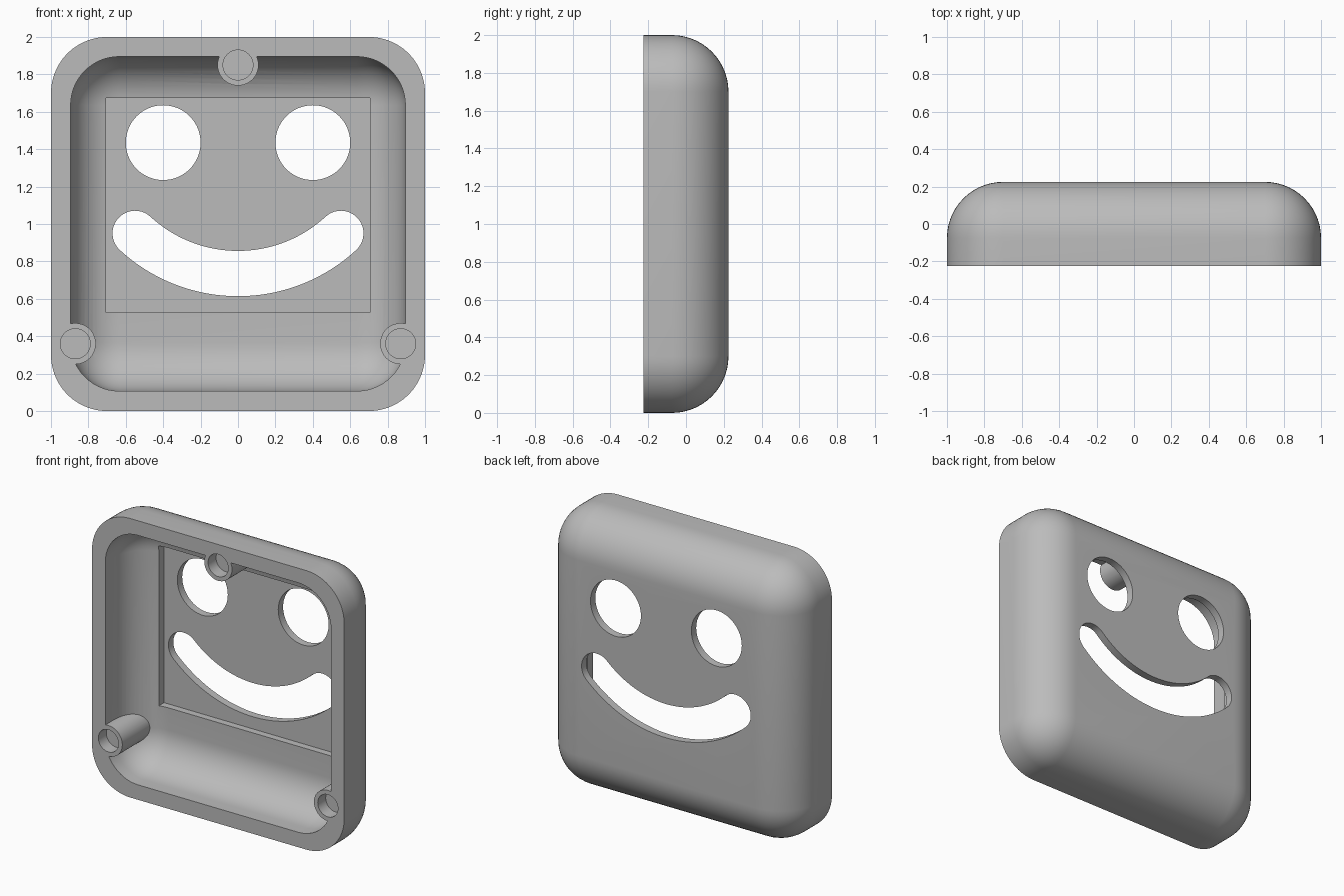
import bpy, bmesh, math
from mathutils import Vector

# Remove the default cube only
cube = bpy.data.objects.get("Cube")
if cube:
    bpy.data.objects.remove(cube, do_unlink=True)

FRONT, BACK = -0.225, 0.225
FLOOR = 0.12


def to_object(name, bm):
    bmesh.ops.recalc_face_normals(bm, faces=bm.faces)
    mesh = bpy.data.meshes.new(name)
    bm.to_mesh(mesh)
    bm.free()
    obj = bpy.data.objects.new(name, mesh)
    bpy.context.collection.objects.link(obj)
    return obj


def rounded_tray(name, half, z0, z1, y0, y1, radius):
    """Box with every edge rounded except those of its front face."""
    bm = bmesh.new()
    bmesh.ops.create_cube(bm, size=1)
    for v in bm.verts:
        v.co = Vector((v.co.x * 2 * half,
                       y0 if v.co.y < 0 else y1,
                       z0 if v.co.z < 0 else z1))
    edges = [e for e in bm.edges if any(v.co.y > y0 + 0.01 for v in e.verts)]
    bmesh.ops.bevel(bm, geom=edges, offset=radius, offset_type='OFFSET',
                    segments=14, profile=0.5, affect='EDGES')
    return to_object(name, bm)


def prism(name, outline, y0, y1):
    """Outline in x and z, extruded along y."""
    bm = bmesh.new()
    face = bm.faces.new([bm.verts.new((x, y0, z)) for x, z in outline])
    new = bmesh.ops.extrude_face_region(bm, geom=[face])["geom"]
    for v in new:
        if isinstance(v, bmesh.types.BMVert):
            v.co.y = y1
    return to_object(name, bm)


def arc(cx, cz, r, a0, a1, n):
    return [(cx + r * math.cos(a0 + (a1 - a0) * i / n),
             cz + r * math.sin(a0 + (a1 - a0) * i / n)) for i in range(n + 1)]


def circle(cx, cz, r, n=64):
    return arc(cx, cz, r, 0, math.tau, n)[:-1]


def cut(target, cutter):
    mod = target.modifiers.new("cut", 'BOOLEAN')
    mod.operation = 'DIFFERENCE'
    mod.solver = 'EXACT'
    mod.object = cutter
    bpy.ops.object.select_all(action='DESELECT')
    bpy.context.view_layer.objects.active = target
    target.select_set(True)
    bpy.ops.object.modifier_apply(modifier=mod.name)
    bpy.data.objects.remove(cutter, do_unlink=True)


# Outer shell and the cavity, which leaves three round bosses standing
shell = rounded_tray("face_cover", 1, 0, 2, FRONT, BACK, 0.3)
cavity = rounded_tray("cavity", 0.895, 0.107, 1.895, FRONT - 0.2, FLOOR, 0.26)
bosses = [(0, 1.85), (-0.87, 0.36), (0.87, 0.36)]
for x, z in bosses:
    cut(cavity, prism("boss", circle(x, z, 0.11), -1, 1))
cut(shell, cavity)

# Blind holes in the bosses
for x, z in bosses:
    cut(shell, prism("boss_hole", circle(x, z, 0.08), FRONT - 0.1, FRONT + 0.09))

# Shallow rectangular recess in the cavity floor
w = 0.705
cut(shell, prism("recess", [(-w, 0.527), (w, 0.527), (w, 1.675), (-w, 1.675)],
                 FLOOR - 0.05, FLOOR + 0.05))

# Eye holes
for side in (-1, 1):
    cut(shell, prism("eye", circle(side * 0.4, 1.435, 0.2), -1, 1))

# Smile: a curved slot with round ends
cz, r, t = 1.546, 0.811, 0.121
a = math.atan2(0.95 - cz, 0.55)
b = -math.pi - a
smile = arc(0, cz, r + t, b, a, 48)
smile += arc(r * math.cos(a), cz + r * math.sin(a), t, a, a + math.pi, 20)[1:-1]
smile += arc(0, cz, r - t, a, b, 48)
smile += arc(r * math.cos(b), cz + r * math.sin(b), t, b + math.pi, b + math.tau, 20)[1:-1]
cut(shell, prism("smile", smile, -1, 1))

# Plain grey finish
grey = bpy.data.materials.new("grey")
grey.use_nodes = True
colour = (0.5, 0.5, 0.5, 1)
grey.diffuse_color = colour
grey.node_tree.nodes["Principled BSDF"].inputs["Base Color"].default_value = colour
shell.data.materials.clear()
shell.data.materials.append(grey)

bpy.ops.object.select_all(action='DESELECT')
bpy.context.view_layer.objects.active = shell
shell.select_set(True)
bpy.ops.object.shade_smooth_by_angle(angle=math.radians(30))
